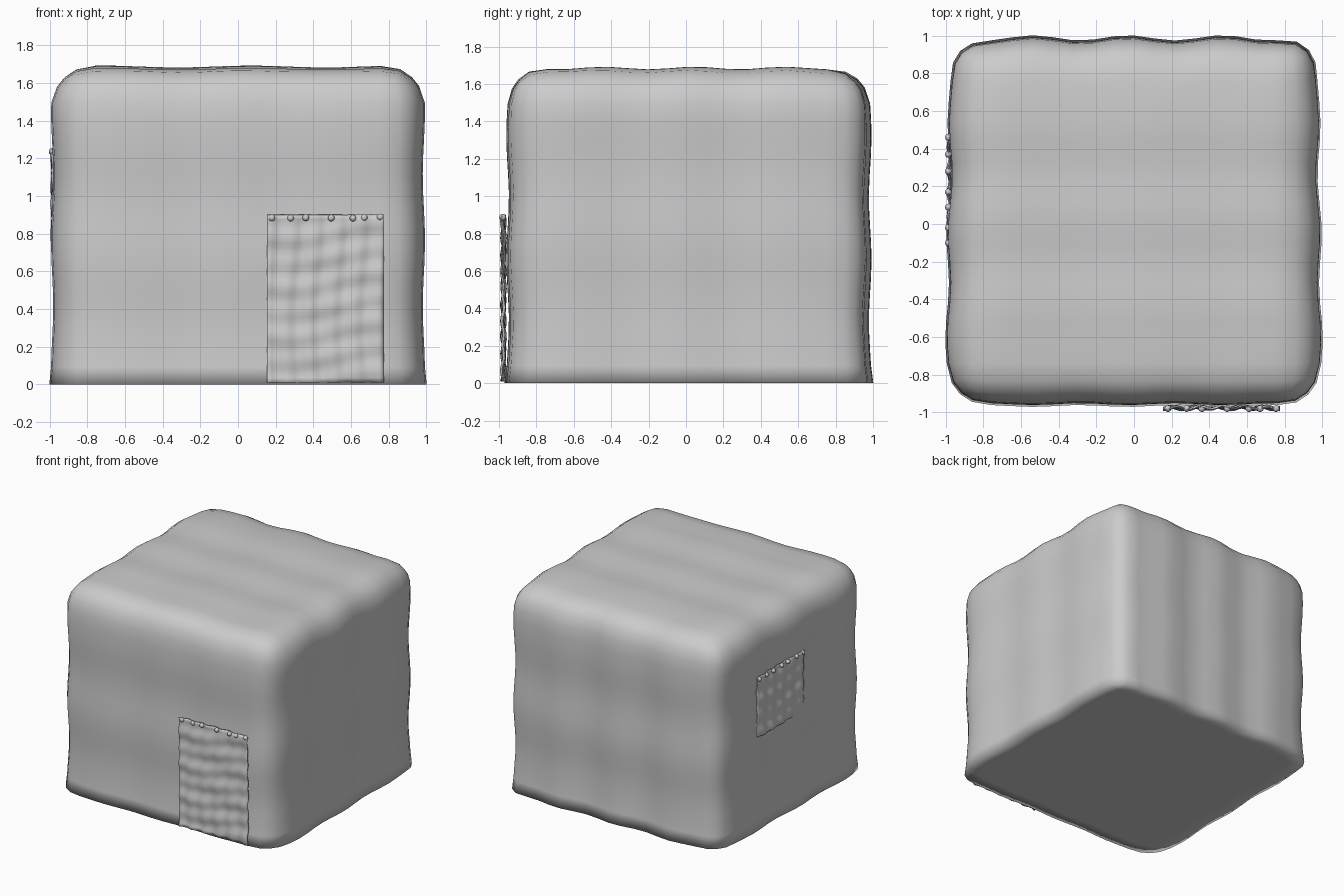
import bpy, bmesh, random
from math import sin, cos
from mathutils import Vector

if "Cube" in bpy.data.objects:
    bpy.data.objects.remove(bpy.data.objects["Cube"])

random.seed(4)

def finish(bm, name):
    me = bpy.data.meshes.new(name)
    bm.to_mesh(me)
    bm.free()
    for p in me.polygons:
        p.use_smooth = True
    ob = bpy.data.objects.new(name, me)
    bpy.context.collection.objects.link(ob)
    return ob

def clamp(v, a, b):
    return max(a, min(b, v))

# Hut body: rounded, lumpy mud block with a flat base
LO, HI, R = Vector((-0.972, -0.952, 0)), Vector((0.972, 0.968, 1.68)), 0.2
bm = bmesh.new()
bmesh.ops.create_cube(bm, size=2)
bmesh.ops.subdivide_edges(bm, edges=bm.edges[:], cuts=17, use_grid_fill=True)
for v in bm.verts:
    p = Vector((LO[i] + (HI[i] - LO[i]) * (v.co[i] + 1) / 2 for i in range(3)))
    base = p.z < 0.001
    core = Vector((clamp(p.x, LO.x + R, HI.x - R), clamp(p.y, LO.y + R, HI.y - R), min(p.z, HI.z - R)))
    d = p - core
    if d.length > 1e-6:
        big = max(abs(c) for c in d)
        n = d.normalized()
        p = core + n * big
        x, y, z = p
        lump = Vector((
            0.006 * sin(9 * z + 1) + 0.009 * sin(11 * y + 2) - 0.006 * sin(2.5 * y),
            0.007 * cos(9.5 * z) + n.y * 0.003 + (0.014 if y > 0 else 0.005) * sin(12.5 * x + 2),
            0.007 * sin(13 * y + 1) + 0.005 * sin(8 * x + 1)))
        s = lump.x * abs(n.x) + lump.y * abs(n.y) + lump.z * abs(n.z)
        p += n * s
        if base:
            p += Vector((n.x, n.y, 0)) * 0.01
    if base:
        p.z = 0
    v.co = p
finish(bm, "hut_body")

# Cloth hanging with woven ripples, and a row of round nails
def hanging(name, place, u0, u1, z0, z1, depth, amp, nails):
    bm = bmesh.new()
    bmesh.ops.create_grid(bm, x_segments=26, y_segments=36, size=1)
    for v in bm.verts:
        u = u0 + (u1 - u0) * (v.co.x + 1) / 2
        z = z0 + (z1 - z0) * (v.co.y + 1) / 2
        w = 0.5 * sin(52 * u + sin(5 * z)) + 0.3 * sin(48 * z + 2 * sin(6 * u)) + 0.2 * sin(23 * z + 9 * u)
        v.co = place(u, depth + amp * w, z)
    bmesh.ops.recalc_face_normals(bm, faces=bm.faces[:])
    ob = finish(bm, name)
    m = ob.modifiers.new("thickness", 'SOLIDIFY')
    m.thickness, m.offset = 0.006, 0
    bm = bmesh.new()
    for u in nails:
        r = bmesh.ops.create_uvsphere(bm, u_segments=14, v_segments=8, radius=0.018)
        c = place(u, depth + 0.004, z1 - 0.015 + random.uniform(-0.003, 0.003))
        bmesh.ops.translate(bm, verts=r["verts"], vec=c)
    finish(bm, name + "_nails")

hanging("door_cloth", lambda u, d, z: Vector((u, -d, z)), 0.155, 0.775, 0.01, 0.9,
        0.976, 0.016, [0.18, 0.28, 0.36, 0.495, 0.61, 0.67, 0.755])
hanging("window_cloth", lambda u, d, z: Vector((-d, u, z)), -0.12, 0.48, 0.76, 1.25,
        0.982, 0.012, [-0.1, -0.02, 0.09, 0.17, 0.28, 0.37, 0.46])
